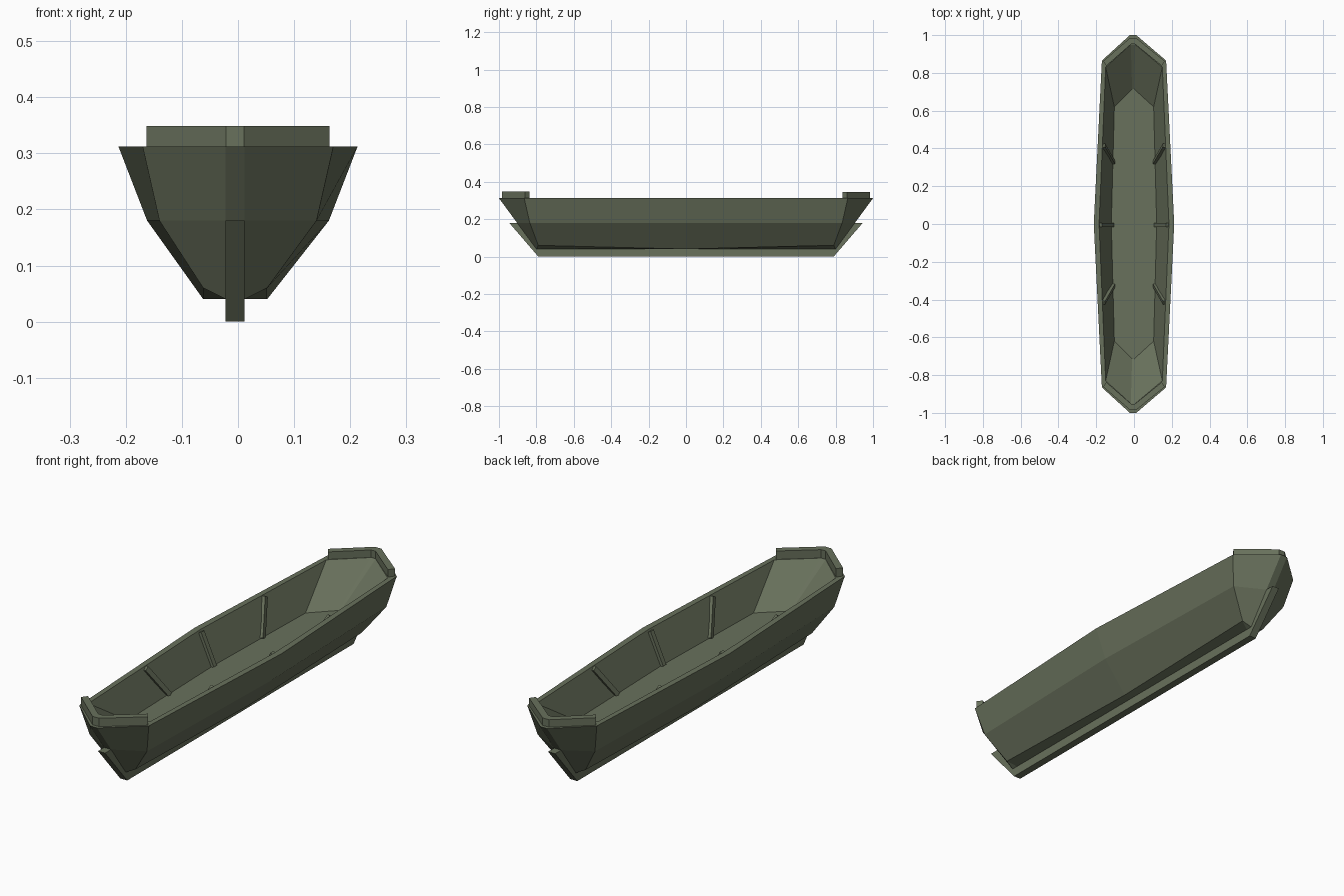
import bpy, bmesh
from mathutils import Vector

if "Cube" in bpy.data.objects:
    bpy.data.objects.remove(bpy.data.objects["Cube"])

mat = bpy.data.materials.new("olive_paint")
mat.diffuse_color = (0.14, 0.165, 0.107, 1)
mat.use_nodes = True
mat.node_tree.nodes["Principled BSDF"].inputs["Base Color"].default_value = mat.diffuse_color


def finish(name, bm):
    bmesh.ops.recalc_face_normals(bm, faces=bm.faces)
    me = bpy.data.meshes.new(name)
    bm.to_mesh(me)
    bm.free()
    me.materials.append(mat)
    ob = bpy.data.objects.new(name, me)
    bpy.context.collection.objects.link(ob)
    return ob


def ring(tip, corner, mid, z, tw=0.017, shift=0.0):
    """Ten-sided outline; z = (tip, corner, middle) heights."""
    cx, cy = corner
    half = [(tw - 0.005, -tip, z[0]), (cx + shift, -cy, z[1]), (mid + shift, 0, z[2]),
            (cx + shift, cy, z[1]), (tw - 0.005, tip, z[0])]
    left = [(-tw - 0.005, tip, z[0]), (-cx + shift, cy, z[1]), (-mid + shift, 0, z[2]),
            (-cx + shift, -cy, z[1]), (-tw - 0.005, -tip, z[0])]
    return half + left


def loft(name, rings):
    bm = bmesh.new()
    vs = [[bm.verts.new(p) for p in r] for r in rings]
    for a, b in zip(vs, vs[1:]):
        n = len(a)
        for i in range(n):
            j = (i + 1) % n
            bm.faces.new((a[i], a[j], b[j], b[i]))
    bm.faces.new(vs[0])
    bm.faces.new(vs[-1])
    return finish(name, bm)


# Hull shell: underside, chine, knee, rim, inner wall, floor
loft("hull", [
    ring(0.79, (0.017, 0.77), 0.017, (0.04,) * 3, shift=-0.005),
    ring(0.80, (0.057, 0.79), 0.057, (0.04, 0.06, 0.04), shift=-0.005),
    ring(0.903, (0.14, 0.835), 0.162, (0.18,) * 3),
    ring(1.0, (0.17, 0.865), 0.213, (0.312,) * 3),
    ring(0.95, (0.15, 0.83), 0.185, (0.312,) * 3, tw=0.012),
    ring(0.715, (0.104, 0.62), 0.12, (0.17,) * 3, tw=0.005),
])


# Prism between two parallel copies of an outline
def prism(name, a, b):
    return loft(name, [a, b])


# Keel with raised points at both ends
side = [(-0.945, 0.18), (-0.79, 0), (0.79, 0), (0.945, 0.18),
        (0.85, 0.18), (0.76, 0.06), (-0.76, 0.06), (-0.85, 0.18)]
prism("keel", [(-0.022, y, z) for y, z in side], [(0.012, y, z) for y, z in side])

# V-shaped raised cappings at bow and stern
cap = [(0.163, 0.862), (0.011, 0.985), (-0.021, 0.985), (-0.163, 0.862),
       (-0.146, 0.838), (-0.016, 0.952), (0.006, 0.952), (0.146, 0.838)]
for name, s, top in (("bow_capping", -1, 0.349), ("stern_capping", 1, 0.345)):
    prism(name, [(x, s * y, 0.308) for x, y in cap], [(x, s * y, top) for x, y in cap])


# Slanted ribs on the inner walls
def rib(name, foot, head, w=0.011, d=0.012):
    foot, head = Vector(foot), Vector(head)
    axis = (head - foot).normalized()
    out = Vector((foot.x, 0, 0)).normalized()
    u = axis.cross(out).normalized() * w
    v = axis.cross(u).normalized() * d
    sect = [u + v, u - v, -u - v, -u + v]
    prism(name, [foot + p for p in sect], [head + p for p in sect])


for sx, label in ((-1, "left"), (1, "right")):
    for k, pos in ((-1, "front"), (0, "middle"), (1, "rear")):
        fx, hx = (0.118, 0.18) if k == 0 else (0.112, 0.164)
        rib(f"{label}_{pos}_rib",
            (sx * fx, k * 0.325 - (0.005 if k == 0 else 0), 0.168),
            (sx * hx, k * 0.415 - (0.005 if k == 0 else 0), 0.305))
